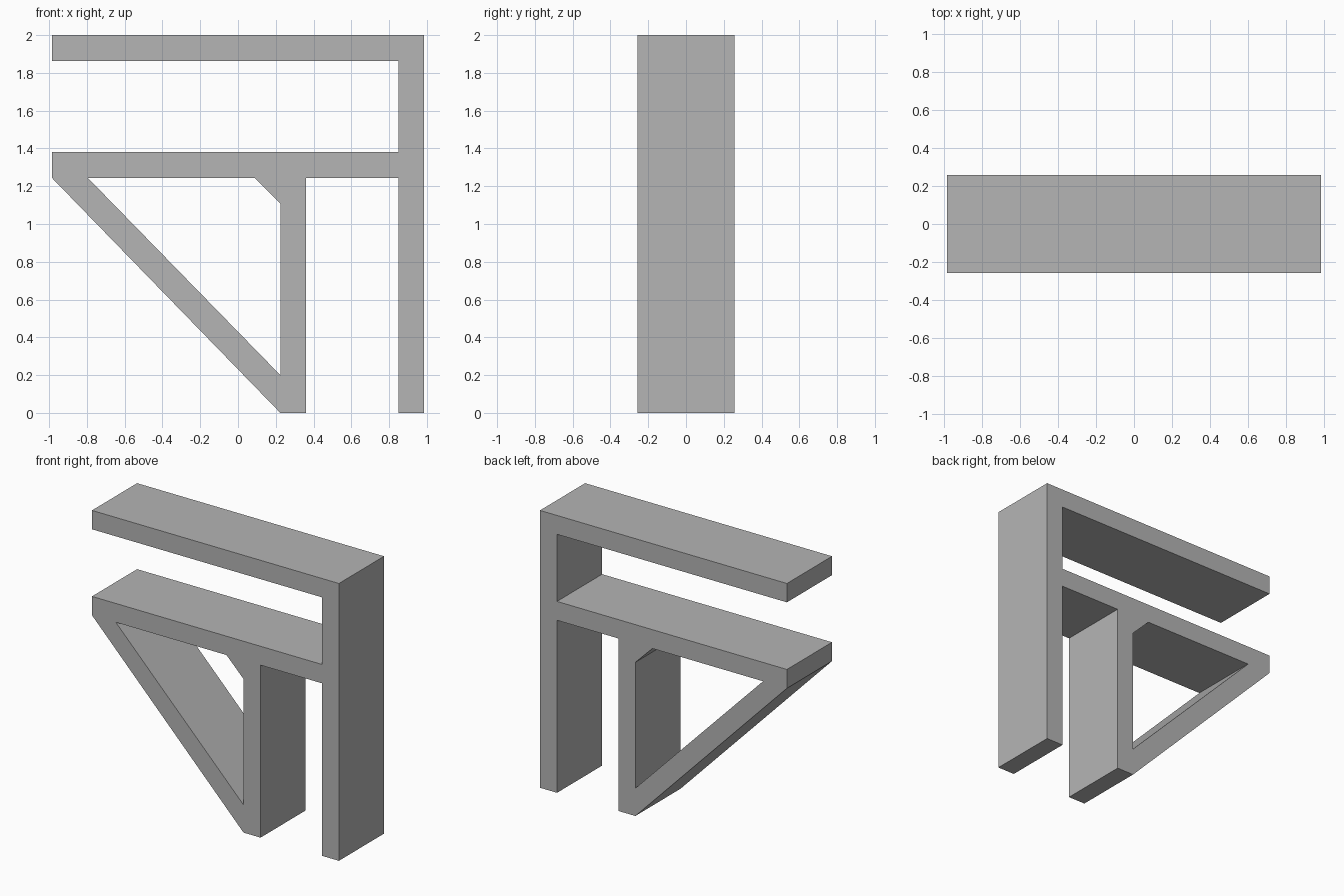
import bpy
import bmesh

cube = bpy.data.objects.get("Cube")
if cube:
    bpy.data.objects.remove(cube, do_unlink=True)

# Main dimensions
W = 0.985      # half width
D = 0.257      # half depth
T = 0.136      # board thickness
H = 2.0        # height
SHELF = 1.38   # top of the lower shelf
POST = 0.36    # outer side of the inner post
under = SHELF - T
inner = POST - T

# Outline of the post, shelves, inner post and diagonal brace
outline = [
    (-W, under), (inner, 0), (POST, 0), (POST, under),
    (W - T, under), (W - T, 0), (W, 0), (W, H),
    (-W, H), (-W, H - T), (W - T, H - T), (W - T, SHELF), (-W, SHELF),
]
# Opening between the brace, shelf and inner post, with a corner gusset
opening = [
    (-0.795, under), (inner - T, under), (inner, under - T), (inner, 0.2),
]

mat = bpy.data.materials.new("plain grey")
mat.use_nodes = True
grey = (0.46, 0.46, 0.46, 1)
mat.diffuse_color = grey
mat.node_tree.nodes["Principled BSDF"].inputs["Base Color"].default_value = grey

# Fill the profile and extrude it through the depth
bm = bmesh.new()
edges = []
for loop in (outline, opening):
    verts = [bm.verts.new((x, -D, z)) for x, z in loop]
    edges += [bm.edges.new((verts[i - 1], verts[i])) for i in range(len(verts))]
bmesh.ops.triangle_fill(bm, edges=edges, use_beauty=True, normal=(0, -1, 0))
result = bmesh.ops.extrude_face_region(bm, geom=bm.faces[:])
moved = [g for g in result["geom"] if isinstance(g, bmesh.types.BMVert)]
bmesh.ops.translate(bm, verts=moved, vec=(0, 2 * D, 0))
bmesh.ops.recalc_face_normals(bm, faces=bm.faces[:])

mesh = bpy.data.meshes.new("braced_shelf_frame")
bm.to_mesh(mesh)
bm.free()
mesh.materials.append(mat)
frame = bpy.data.objects.new("braced_shelf_frame", mesh)
bpy.context.collection.objects.link(frame)
